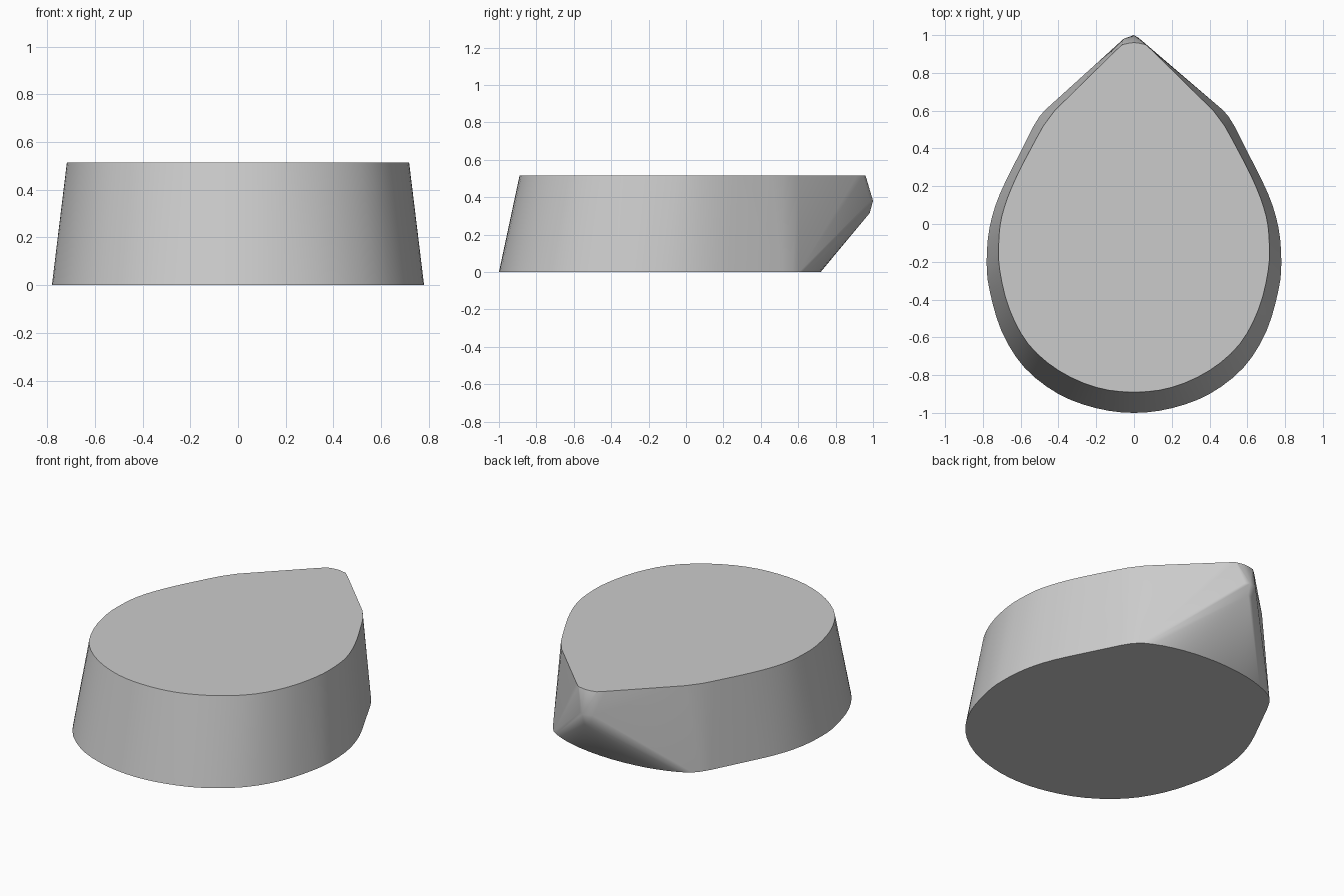
import bpy
import bmesh
import math
from mathutils import Vector

cube = bpy.data.objects.get("Cube")
if cube:
    bpy.data.objects.remove(cube, do_unlink=True)

HEIGHT = 0.515

# Half outlines of the teardrop, front to back
TOP = [(0, -0.89), (0.2, -0.865), (0.4, -0.775), (0.56, -0.635), (0.66, -0.45),
       (0.71, -0.25), (0.716, -0.1), (0.7, 0.04), (0.645, 0.2), (0.55, 0.39),
       (0.42, 0.6), (0.1, 0.915), (0.05, 0.95), (0, 0.96)]
BASE = [(0, -1), (0.2, -0.975), (0.4, -0.9), (0.58, -0.76), (0.7, -0.57),
        (0.765, -0.35), (0.78, -0.2), (0.765, -0.02), (0.71, 0.16), (0.6, 0.38),
        (0.5, 0.57), (0.4, 0.645), (0.22, 0.7), (0, 0.72)]
# Blunt beak that overhangs the base
BEAK = [(0, 1, 0.38), (-0.055, 0.98, 0.38), (0.025, 0.985, 0.38),
        (0, 0.982, 0.315), (-0.035, 0.97, 0.315), (0.02, 0.97, 0.315)]


def smooth_loop(half, steps=3):
    """Mirror a half outline and round it with a Catmull-Rom curve."""
    pts = [Vector(p) for p in half]
    pts += [Vector((-p.x, p.y)) for p in pts[-2:0:-1]]
    n = len(pts)
    loop = []
    for i in range(n):
        a, b, c, d = (pts[(i + k) % n] for k in (-1, 0, 1, 2))
        # Long straight flanks stay straight
        count = 1 if (c - b).length > 0.4 else steps
        for s in range(count):
            t = s / count
            loop.append(0.5 * (2 * b + (c - a) * t + (2 * a - 5 * b + 4 * c - d) * t ** 2
                               + (3 * b - a - 3 * c + d) * t ** 3))
    return loop


# Solid body wrapped around the two outlines and the beak
bm = bmesh.new()
for half, z in ((TOP, HEIGHT), (BASE, 0)):
    for p in smooth_loop(half):
        bm.verts.new((p.x, p.y, z))
for p in BEAK:
    bm.verts.new(p)
result = bmesh.ops.convex_hull(bm, input=bm.verts[:])
loose = [v for v in bm.verts if not v.link_faces]
bmesh.ops.delete(bm, geom=loose, context='VERTS')
bmesh.ops.dissolve_limit(bm, angle_limit=math.radians(0.5),
                         verts=bm.verts[:], edges=bm.edges[:])
bmesh.ops.recalc_face_normals(bm, faces=bm.faces[:])

mesh = bpy.data.meshes.new("teardrop_block")
bm.to_mesh(mesh)
bm.free()
block = bpy.data.objects.new("teardrop_block", mesh)
bpy.context.collection.objects.link(block)

# Plain grey
grey = bpy.data.materials.new("plain_grey")
grey.use_nodes = True
colour = (0.6, 0.6, 0.6, 1)
grey.diffuse_color = colour
grey.node_tree.nodes["Principled BSDF"].inputs["Base Color"].default_value = colour
mesh.materials.append(grey)

# Smooth flanks, crisp rims
bpy.ops.object.select_all(action='DESELECT')
block.select_set(True)
bpy.context.view_layer.objects.active = block
bpy.ops.object.shade_smooth_by_angle(angle=math.radians(30))
